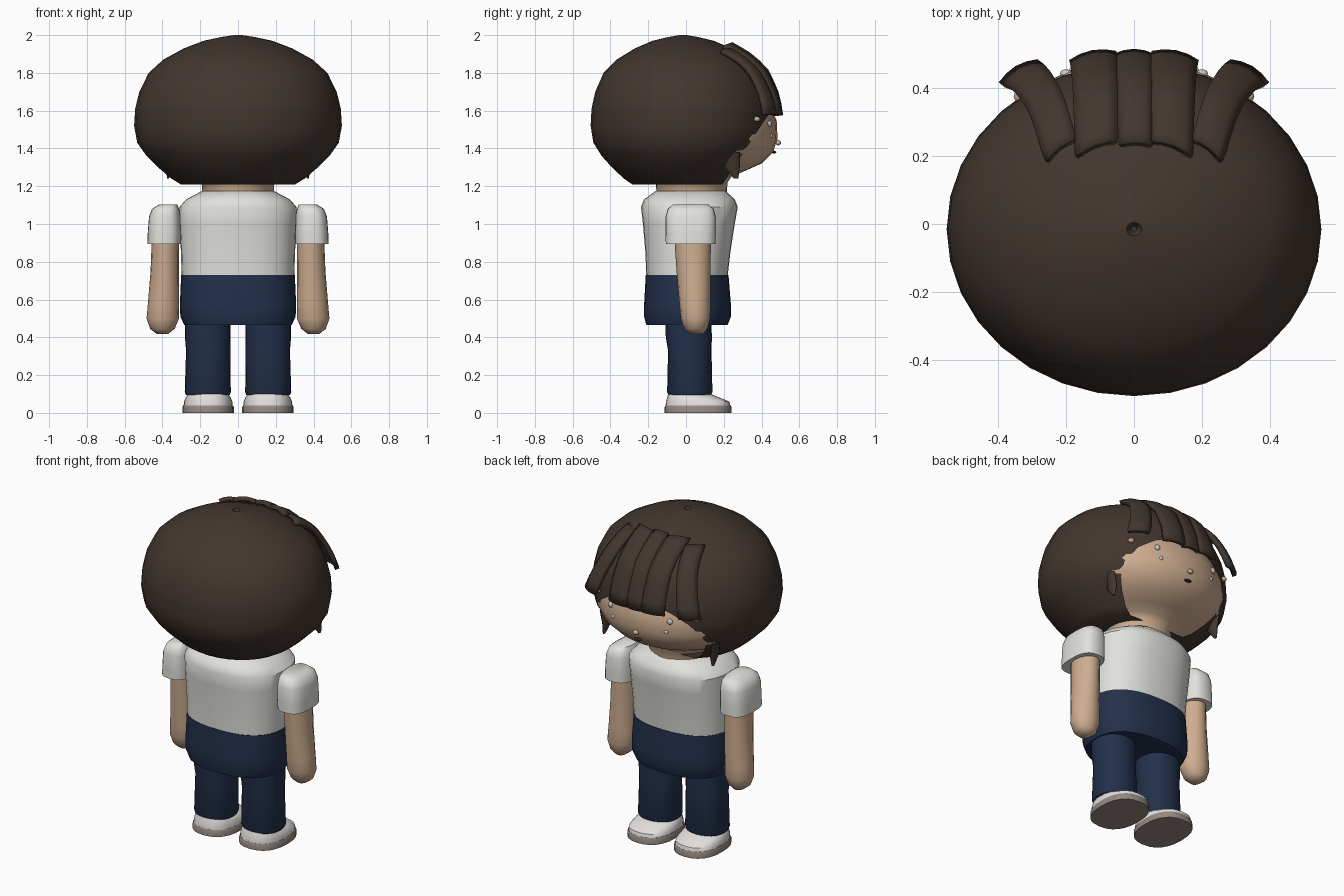
import bpy, bmesh, math
from mathutils import Vector

cube = bpy.data.objects.get("Cube")
if cube:
    bpy.data.objects.remove(cube, do_unlink=True)


def material(name, color):
    m = bpy.data.materials.new(name)
    m.use_nodes = True
    m.diffuse_color = (*color, 1)
    bsdf = next(n for n in m.node_tree.nodes if n.type == 'BSDF_PRINCIPLED')
    bsdf.inputs["Base Color"].default_value = (*color, 1)
    return m


HAIR = material("dark brown hair", (0.055, 0.037, 0.028))
SKIN = material("tan skin", (0.62, 0.42, 0.28))
SHIRT = material("off white cloth", (0.76, 0.76, 0.72))
NAVY = material("navy cloth", (0.016, 0.03, 0.07))
SHOE = material("shoe white", (0.78, 0.75, 0.74))
SOLE = material("taupe sole", (0.3, 0.25, 0.22))
BEAD = material("pale grey", (0.6, 0.6, 0.58))
DARK = material("mouth brown", (0.03, 0.015, 0.012))


def finish(name, bm, mat, angle=40):
    bmesh.ops.recalc_face_normals(bm, faces=bm.faces)
    mesh = bpy.data.meshes.new(name)
    bm.to_mesh(mesh)
    bm.free()
    mesh.materials.append(mat)
    ob = bpy.data.objects.new(name, mesh)
    bpy.context.collection.objects.link(ob)
    bpy.ops.object.select_all(action='DESELECT')
    ob.select_set(True)
    bpy.context.view_layer.objects.active = ob
    bpy.ops.object.shade_smooth_by_angle(angle=math.radians(angle))
    return ob


def loft(rows, sides=24, power=2.0):
    """Stack superellipse rings; each row is z, rx, ry, cx, cy."""
    bm = bmesh.new()
    rings = []
    for z, rx, ry, cx, cy in rows:
        ring = []
        for i in range(sides):
            a = math.tau * i / sides
            c, s = math.cos(a), math.sin(a)
            x = math.copysign(abs(c) ** (2 / power), c)
            y = math.copysign(abs(s) ** (2 / power), s)
            ring.append(bm.verts.new((cx + rx * x, cy + ry * y, z)))
        rings.append(ring)
    for low, high in zip(rings, rings[1:]):
        for i in range(sides):
            j = (i + 1) % sides
            bm.faces.new((low[i], low[j], high[j], high[i]))
    bm.faces.new(rings[0])
    bm.faces.new(rings[-1])
    return bm


def ball(name, center, radii, mat):
    bm = bmesh.new()
    bmesh.ops.create_uvsphere(bm, u_segments=12, v_segments=8, radius=1)
    bmesh.ops.scale(bm, vec=radii, verts=bm.verts)
    bmesh.ops.translate(bm, vec=center, verts=bm.verts)
    return finish(name, bm, mat)


# Hair shell, with the face opening cut from its +y side
RX, RY, CY = 0.55, 0.49, -0.015
PROFILE = [(1.21, .55), (1.24, .64), (1.3, .77), (1.36, .88), (1.43, .97), (1.52, 1), (1.61, .99),
           (1.7, .95), (1.8, .86), (1.87, .72), (1.93, .52), (1.97, .33), (1.99, .16), (2.0, .04)]
bm = loft([(z, RX * r, RY * r, 0, CY) for z, r in PROFILE] + [(1.975, .008, .008, 0, CY)], 32)
brow, edge = Vector((0, 0.2, 1.6)), Vector((0, 0.2, 1.22))
slope = Vector((0, 1, -0.66)).normalized()
for point, normal in ((brow, Vector((0, 0, 1))), (edge, slope)):
    bmesh.ops.bisect_plane(bm, geom=bm.verts[:] + bm.edges[:] + bm.faces[:],
                           plane_co=point, plane_no=normal)
opening = []
for f in bm.faces:
    c = f.calc_center_median()
    if c.z < brow.z and (c - edge).dot(slope) > 0:
        opening.append(f)
bmesh.ops.delete(bm, geom=opening, context='FACES')
finish("hair", bm, HAIR)


def hair_radius(z):
    for (z0, r0), (z1, r1) in zip(PROFILE, PROFILE[1:]):
        if z0 <= z <= z1:
            return r0 + (r1 - r0) * (z - z0) / (z1 - z0)
    return 0


def hair_point(x, z):
    r = hair_radius(z)
    return Vector((x, CY + RY * math.sqrt(max(r * r - (x / RX) ** 2, 0)), z))


# Fringe strands that follow the hair surface
def strand(name, top, bottom, z_top, flare):
    bm = bmesh.new()
    steps, across = 9, 5
    grid = []
    for i in range(steps):
        t = i / (steps - 1)
        z = z_top + (1.57 - z_top) * t ** 1.4
        row = []
        for k in range(across):
            u = k / (across - 1)
            x0 = top[0] + (top[1] - top[0]) * u
            x1 = bottom[0] + (bottom[1] - bottom[0]) * u
            p = hair_point(x0 + (x1 - x0) * t, z)
            out = (p - Vector((0, 0, 1.5))).normalized()
            lift = 0.008 + flare * t * t + 0.012 * math.sin(math.pi * u)
            row.append(bm.verts.new(p + out * lift))
        grid.append(row)
    for a, b in zip(grid, grid[1:]):
        for k in range(across - 1):
            bm.faces.new((a[k], a[k + 1], b[k + 1], b[k]))
    ob = finish(name, bm, HAIR)
    mod = ob.modifiers.new("thickness", 'SOLIDIFY')
    mod.thickness = 0.025
    mod.offset = 0


strand("fringe_middle", (-.04, .05), (-.055, .055), 1.935, 0.01)
for side, s in (("left", 1), ("right", -1)):
    strand("fringe_inner_" + side, (s * .05, s * .165), (s * .05, s * .175), 1.93, 0.018)
    strand("fringe_outer_" + side, (s * .165, s * .25), (s * .25, s * .345), 1.905, 0.055)
    # Pointed side locks
    finish("side_lock_" + side, loft([(1.24, .005, .012, s * .37, .265), (1.3, .018, .04, s * .365, .245),
                                      (1.38, .018, .03, s * .38, .255)], 8), HAIR)

# Head and neck
HEAD = [(1.15, .19, .185), (1.22, .19, .19), (1.25, .24, .21), (1.28, .32, .28), (1.32, .39, .37),
        (1.38, .46, .43), (1.45, .495, .455), (1.55, .49, .45), (1.65, .45, .4), (1.75, .37, .32)]
finish("head", loft([(z, a, b, 0, .03) for z, a, b in HEAD], 32), SKIN, 60)
ball("nose", (0, .488, 1.43), (.018, .015, .014), SKIN)
ball("mouth", (0, .466, 1.38), (.024, .012, .008), DARK)
for side, s in (("left", 1), ("right", -1)):
    ball("eye_upper_bead_" + side, (s * .2, .442, 1.53), (.017, .012, .017), BEAD)
    ball("eye_lower_bead_" + side, (s * .18, .45, 1.465), (.012, .01, .012), BEAD)
    ball("ear_bead_" + side, (s * .335, .375, 1.555), (.018, .018, .014), SKIN)

# Shirt and hips
finish("shirt", loft([(.72, .298, .215, 0, .005), (.85, .302, .225, 0, .01), (1.0, .31, .243, 0, .015),
                      (1.09, .31, .256, 0, .018), (1.13, .275, .24, 0, .018),
                      (1.175, .19, .185, 0, .025)], 32, 2.4), SHIRT)
finish("hips", loft([(.465, .285, .215, 0, .005), (.51, .305, .23, 0, .008), (.57, .308, .23, 0, .008),
                     (.73, .301, .219, 0, .006)], 32, 2.4), NAVY)

for side, s in (("left", 1), ("right", -1)):
    # Sleeve
    finish("sleeve_" + side, loft([(.895, .088, .132, s * .392, .025), (.95, .088, .133, s * .39, .025),
                                   (1.04, .083, .133, s * .388, .025), (1.08, .072, .122, s * .383, .025),
                                   (1.103, .048, .095, s * .37, .025)], 24, 2.8), SHIRT, 50)
    # Arm with rounded mitten end
    finish("arm_" + side, loft([(.418, .03, .035, s * .4, .055), (.445, .065, .062, s * .4, .052),
                                (.5, .086, .078, s * .398, .05), (.58, .082, .082, s * .395, .047),
                                (.75, .075, .09, s * .388, .04), (.93, .072, .097, s * .384, .035)],
                               16), SKIN, 60)
    # Trouser leg
    finish("leg_" + side, loft([(.095, .116, .112, s * .16, .02), (.11, .122, .12, s * .16, .02),
                                (.33, .117, .115, s * .158, .02), (.4, .121, .122, s * .16, .015),
                                (.5, .121, .122, s * .16, .012)], 24, 2.2), NAVY)
    # Shoe sole and upper
    finish("sole_" + side, loft([(0, .136, .177, s * .158, .064), (.03, .136, .177, s * .158, .064),
                                 (.04, .131, .172, s * .158, .064)], 24, 2.4), SOLE)
    finish("shoe_" + side, loft([(.036, .13, .172, s * .158, .064), (.06, .128, .168, s * .158, .062),
                                 (.08, .12, .14, s * .158, .04), (.1, .105, .112, s * .158, .018)],
                                24, 2.4), SHOE, 50)
